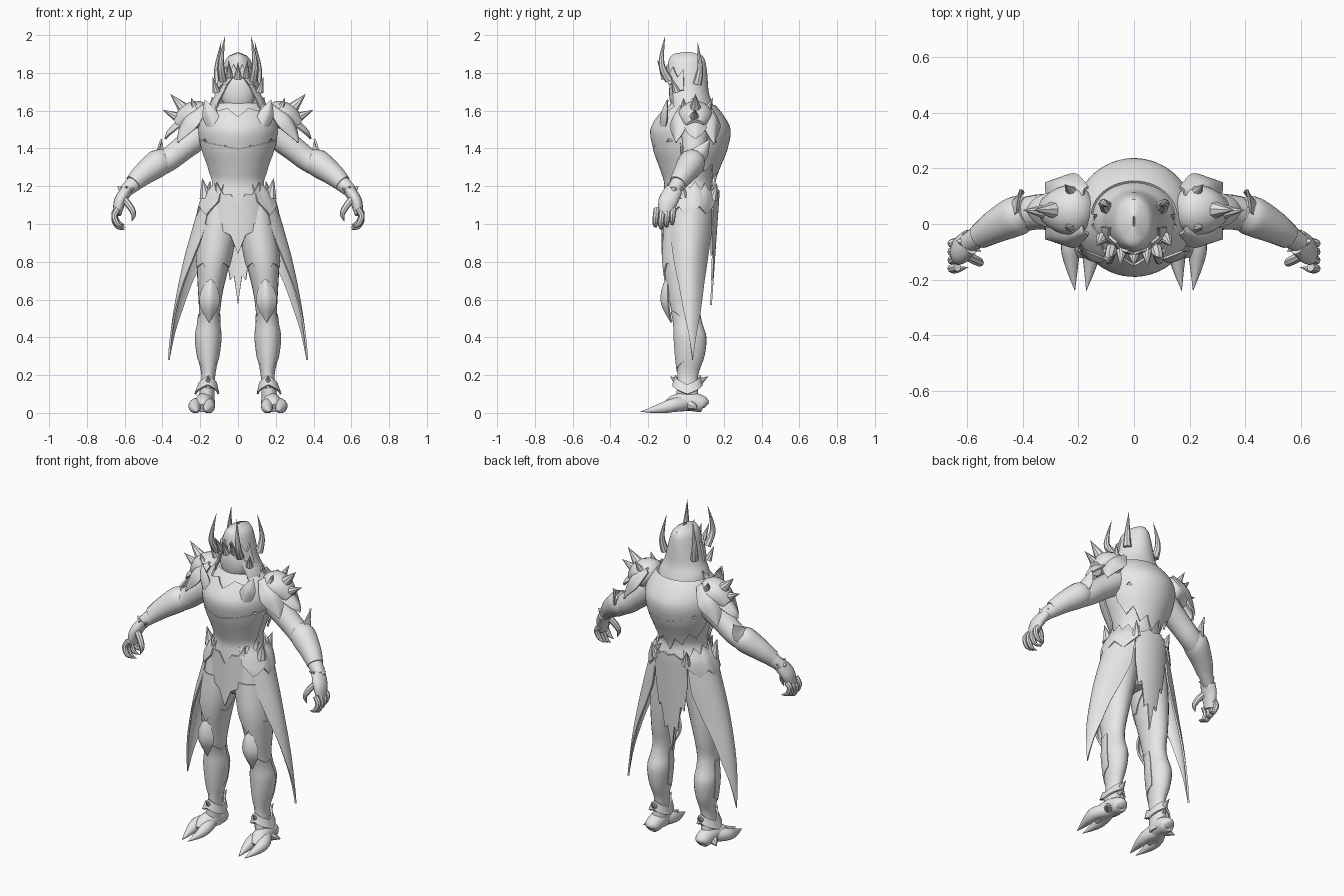
import bpy, bmesh
from math import sin, cos, radians, sqrt, pi
from mathutils import Vector

if "Cube" in bpy.data.objects:
    bpy.data.objects.remove(bpy.data.objects["Cube"], do_unlink=True)

GREY = (0.8, 0.8, 0.8, 1)
armour = bpy.data.materials.new("plain_grey")
armour.use_nodes = True
armour.diffuse_color = GREY
armour.node_tree.nodes["Principled BSDF"].inputs["Base Color"].default_value = GREY


def grid(name, rows, thick=0.0, pair=False):
    """Skin a grid of points; thin plates get thickness, solids get capped."""
    for side in ((1, -1) if pair else (1,)):
        bm = bmesh.new()
        verts = [[bm.verts.new((p[0] * side, p[1], max(p[2], 0))) for p in row] for row in rows]
        for low, high in zip(verts, verts[1:]):
            for i in range(len(low) - 1):
                bm.faces.new((low[i], low[i + 1], high[i + 1], high[i]))
        bmesh.ops.remove_doubles(bm, verts=bm.verts[:], dist=0.0004)
        if thick:
            bmesh.ops.recalc_face_normals(bm, faces=bm.faces[:])
            bmesh.ops.solidify(bm, geom=bm.faces[:], thickness=thick)
        else:
            bmesh.ops.holes_fill(bm, edges=bm.edges[:], sides=0)
        bmesh.ops.recalc_face_normals(bm, faces=bm.faces[:])
        label = ("left_" if side > 0 else "right_") + name if pair else name
        mesh = bpy.data.meshes.new(label)
        bm.to_mesh(mesh)
        bm.free()
        mesh.materials.append(armour)
        mesh.polygons.foreach_set("use_smooth", [True] * len(mesh.polygons))
        mesh.set_sharp_from_angle(angle=radians(40))
        bpy.context.collection.objects.link(bpy.data.objects.new(label, mesh))


def dense(rows, steps=5):
    """Catmull-Rom resampling of any rows of numbers."""
    out, last = [], len(rows) - 1
    for i in range(last):
        a, b, c, d = (rows[max(0, min(last, i + k))] for k in (-1, 0, 1, 2))
        for t in (s / steps for s in range(steps)):
            out.append([q + t / 2 * (r - p + t * (2 * p - 5 * q + 4 * r - s + t * (3 * (q - r) + s - p)))
                        for p, q, r, s in zip(a, b, c, d)])
    return out + [list(rows[-1])]


def surface(profile, z, degrees, offset):
    """Point on an elliptical profile; angle zero is the front."""
    row = profile[0] if z > profile[0][0] else profile[-1]
    for a, b in zip(profile, profile[1:]):
        if a[0] >= z >= b[0]:
            f = (a[0] - z) / max(a[0] - b[0], 1e-6)
            row = [p + (q - p) * f for p, q in zip(a, b)]
            break
    _, cx, rx, front, back = row
    ang = radians(degrees)
    return (cx + (rx + offset) * sin(ang), (front + back) / 2 - ((back - front) / 2 + offset) * cos(ang), z)


def solid(name, profile, pair=False):
    grid(name, [[surface(profile, r[0], i * 15, 0) for i in range(25)] for r in profile], 0, pair)


def edge(ends, middle, teeth=1, depth=0.0):
    """Edge height along a plate: a V with saw teeth."""
    return lambda u: ends + (middle - ends) * (1 - abs(2 * u - 1)) + depth * abs((u * teeth % 1) * 2 - 1)


def shell(name, profile, start, stop, top, bottom, offset=0.015, pair=False, flare=0.0):
    rows, cols = 16, 60
    pts = []
    for j in range(rows + 1):
        v = j / rows
        pts.append([surface(profile, top(i / cols) * (1 - v) + bottom(i / cols) * v,
                            start + (stop - start) * i / cols, offset + flare * v) for i in range(cols + 1)])
    grid(name, pts, 0.01, pair)


def tube(name, rows, squash=1.0, ref=(0, 1, 0), pair=True, sides=16):
    """Limb or spike: rows are x, y, z, radius."""
    path, pts = dense(rows), []
    for i, (x, y, z, r) in enumerate(path):
        along = Vector(path[min(i + 1, len(path) - 1)][:3]) - Vector(path[max(i - 1, 0)][:3])
        b = along.cross(Vector(ref)).normalized()
        a = b.cross(along).normalized()
        angles = [2 * pi * k / sides for k in range(sides + 1)]
        pts.append([Vector((x, y, z)) + max(r, 0) * (a * cos(t) * squash + b * sin(t)) for t in angles])
    grid(name, pts, 0, pair)


def spike(name, base, tip, radius, pair=True):
    tube(name, [(*base, radius), (*tip, 0)], 1, (0.3, 1, 0.1), pair, 8)


def blade(name, rows, normal, arch=0.5, pair=True):
    """Pointed, ridged plate: rows are x, y, z, half width."""
    path, pts, n = dense(rows), [], Vector(normal).normalized()
    for i, (x, y, z, w) in enumerate(path):
        along = Vector(path[min(i + 1, len(path) - 1)][:3]) - Vector(path[max(i - 1, 0)][:3])
        across, w = along.cross(n).normalized(), max(w, 0)
        pts.append([Vector((x, y, z)) + across * w * s / 4 - n * arch * w * abs(s / 4) ** 1.5
                    for s in range(-4, 5)])
    grid(name, pts, 0.01, pair)


# profiles: height, centre x, half width, front y, back y
BODY = dense([(1.64, 0, .13, -.08, .13), (1.58, 0, .18, -.13, .18), (1.5, 0, .2, -.175, .22),
              (1.4, 0, .185, -.16, .205), (1.3, 0, .15, -.125, .165), (1.22, 0, .135, -.1, .14),
              (1.14, 0, .17, -.105, .15), (1.04, 0, .185, -.11, .13), (.95, 0, .15, -.1, .12),
              (.88, 0, .05, -.04, .08)])
LEG = dense([(1.1, .1, .085, -.1, .12), (.95, .11, .095, -.115, .115), (.8, .13, .088, -.12, .105),
             (.65, .145, .067, -.1, .09), (.55, .15, .057, -.08, .075), (.48, .155, .057, -.065, .085),
             (.4, .158, .067, -.062, .108), (.3, .158, .056, -.055, .098), (.2, .157, .037, -.045, .065),
             (.1, .165, .04, -.05, .065), (.03, .168, .045, -.05, .08)])
HOOD = dense([(1.91, 0, .004, -.01, .03), (1.9, 0, .035, -.065, .075), (1.87, 0, .065, -.09, .1),
              (1.8, 0, .088, -.1, .112), (1.7, 0, .115, -.1, .12), (1.64, 0, .145, -.11, .14),
              (1.57, 0, .15, -.115, .16)])
COAT = dense([(1.15, 0, .19, -.12, .16), (1, 0, .235, -.13, .16), (.8, 0, .29, -.13, .15),
              (.55, 0, .34, -.12, .15), (.28, 0, .375, -.1, .14)])
TAIL = [(1.15, 0, .18, -.12, .165), (.5, 0, .16, -.125, .12)]

# torso and layered plates
solid("torso", BODY)
shell("chest_plate", BODY, -95, 95, edge(1.64, 1.57, 5, .03), edge(1.43, 1.34, 5, .06), .014)
shell("belly_plate", BODY, -75, 75, edge(1.45, 1.4), edge(1.22, 1.08, 5, .05), .006)
shell("back_plate", BODY, 95, 265, edge(1.63, 1.63), edge(1.42, 1.32, 5, .07), .016)
shell("lower_back_plate", BODY, 105, 255, edge(1.45, 1.4), edge(1.3, 1.2, 5, .06), .006)

# belt, loin plate and tail
shell("hip_plate", BODY, 30, 150, edge(1.17, 1.19, 5, .04), edge(1.06, 1.02, 3, .06), .02, True, .015)
shell("loin_plate", TAIL, -38, 38, edge(1.19, 1.1, 3, .03), edge(1.02, .84, 3, .04), .008)
shell("back_tail", TAIL, 145, 215, edge(1.15, 1.17, 3, .02), edge(.9, .57, 5, .09), .012)
shell("coat_panel", COAT, 48, 148, edge(1.12, 1.14), edge(.93, .28, 5, .015), 0, True)
spike("hip_spike", (.17, -.02, 1.14), (.19, -.03, 1.245), .035)
spike("rear_hip_spike", (.1, .14, 1.13), (.12, .165, 1.22), .03)

# hood, blank face and crown
def hood_rim(u):
    d = min(u, 1 - u) * 360 / 50
    return 1.59 + .2 * sqrt(1 - d * d) if d < 1 else 1.59
shell("hood", HOOD, 0, 360, edge(1.91, 1.91), hood_rim, 0)
FACE = [(1.7 + .12 * cos(t * pi / 12), 0, .092 * sin(t * pi / 12), -.03 - .06 * sin(t * pi / 12),
         -.03 + .06 * sin(t * pi / 12)) for t in range(13)]
solid("face", FACE)
shell("crown_band", HOOD, -80, 80, edge(1.77, 1.8, 5, .05), edge(1.69, 1.77, 5, .02), .01)
spike("brow_spike", (0, -.11, 1.77), (0, -.15, 1.86), .022, False)
spike("brow_side_spike", (.045, -.1, 1.78), (.05, -.155, 1.87), .02)
tube("front_crown_spike", [(.08, -.09, 1.76, .022), (.09, -.13, 1.85, .016), (.068, -.11, 2, 0)], sides=8)
tube("rear_crown_spike", [(.1, .06, 1.74, .024), (.11, .075, 1.83, .015), (.088, .06, 1.97, 0)], sides=8)
spike("cheek_spike", (.115, -.05, 1.7), (.135, -.08, 1.78), .022)

# arms and gauntlets
tube("arm", [(.15, .05, 1.51, .075), (.28, .045, 1.41, .066), (.37, .04, 1.34, .062),
             (.46, .01, 1.29, .058), (.55, -.04, 1.215, .043), (.6, -.07, 1.17, .034)])
tube("gauntlet", [(.38, .045, 1.36, .05), (.42, .03, 1.325, .072), (.5, -.01, 1.265, .06),
                  (.555, -.045, 1.215, .046)])
blade("elbow_blade", [(.49, .02, 1.32, .03), (.43, .09, 1.385, .045), (.41, .125, 1.45, 0)], (.6, .6, .5))
blade("forearm_blade", [(.53, -.02, 1.26, .03), (.47, .04, 1.34, .035), (.455, .06, 1.38, 0)], (.6, .4, .6))
for n, (x, y, z) in enumerate([(.64, -.06, 1.2), (.6, -.02, 1.2), (.55, -.1, 1.19), (.59, -.12, 1.2)]):
    spike("wrist_spike_%d" % n, (.595, -.068, 1.165), (x, y, z), .032)

# hands
tube("palm", [(.59, -.065, 1.18, .03), (.625, -.095, 1.12, .032), (.64, -.11, 1.05, .022)], 1.6)
for n in range(4):
    y, drop = -.155 + n * .03, .012 * abs(n - 1)
    tube("finger_%d" % n, [(.635, y, 1.08, .016), (.655, y - .005, 1.03 + drop, .016),
                           (.635, y - .008, .985 + drop, .013), (.595, y, .97 + drop, 0)], sides=8)
tube("thumb", [(.61, -.11, 1.14, .018), (.57, -.13, 1.09, .018), (.553, -.14, 1.05, .013),
               (.565, -.14, 1.01, 0)], sides=8)

# shoulder guards
tube("shoulder_dome", [(.15, .05, 1.56, .04), (.2, .05, 1.57, .08), (.26, .05, 1.56, .075),
                       (.32, .05, 1.52, .04)], 1.15)
spike("shoulder_horn", (.25, .05, 1.57), (.36, .05, 1.69), .05)
spike("shoulder_side_horn", (.27, .04, 1.54), (.4, .05, 1.605), .045)
for n, (y, tip) in enumerate([(-.055, 1.43), (.05, 1.45), (.15, 1.42)]):
    reach = .07 if n == 1 else 0
    lean = (y - .05) * .8
    blade("shoulder_scale_%d" % n, [(.18, y - lean * .3, 1.63, .02), (.26 + reach / 2, y, 1.57, .065),
                                    (.3 + reach, y, 1.5, .045), (.32 + reach, y, tip, 0)],
          (.7, lean * 9, .6))
for n, y in enumerate((-.01, .11)):
    spike("shoulder_stud_%d" % n, (.22, y, 1.6), (.25, y * 1.3, 1.67), .025)
blade("collar_blade", [(.13, -.14, 1.52, .04), (.16, -.13, 1.59, .04), (.175, -.1, 1.66, 0)], (.4, -1, .2))

# legs
solid("leg", LEG, True)
shell("thigh_plate", LEG, -110, 110, edge(1, 1), edge(.8, .7, 3, .06), .006, True)
shell("shin_plate", LEG, -100, 100, edge(.5, .53, 3, .02), edge(.3, .22), .004, True)
blade("knee_plate", [(.14, -.1, .73, 0), (.148, -.13, .65, .045), (.152, -.13, .57, .05),
                     (.152, -.08, .475, 0)], (0, -1, .1), .7)
for n, (start, stop) in enumerate([(-90, 90), (90, 270)]):
    shell("ankle_cuff_%d" % n, LEG, start, stop, edge(.15, .2), edge(.1, .15), .014, True, .012)
    y = -.085 if n == 0 else .12
    spike("ankle_spike_%d" % n, (.158, y * .4, .15), (.158, y, .195), .03)

# cloven feet
UP = (0, 0, 1)
tube("foot", [(.17, .105, .035, .015), (.17, .09, .045, .042), (.172, .02, .06, .05),
              (.185, -.06, .05, .045), (.19, -.11, .025, .025)], 1.0, UP)
for name, x, tip in (("inner_toe", .157, .172), ("outer_toe", .225, .212)):
    tube(name, [(.18, .0, .05, .04), (x, -.07, .04, .036), (x, -.14, .022, .026), (tip, -.242, .006, 0)], 1, UP)
spike("heel_spur", (.205, .03, .04), (.25, .06, .02), .03)
